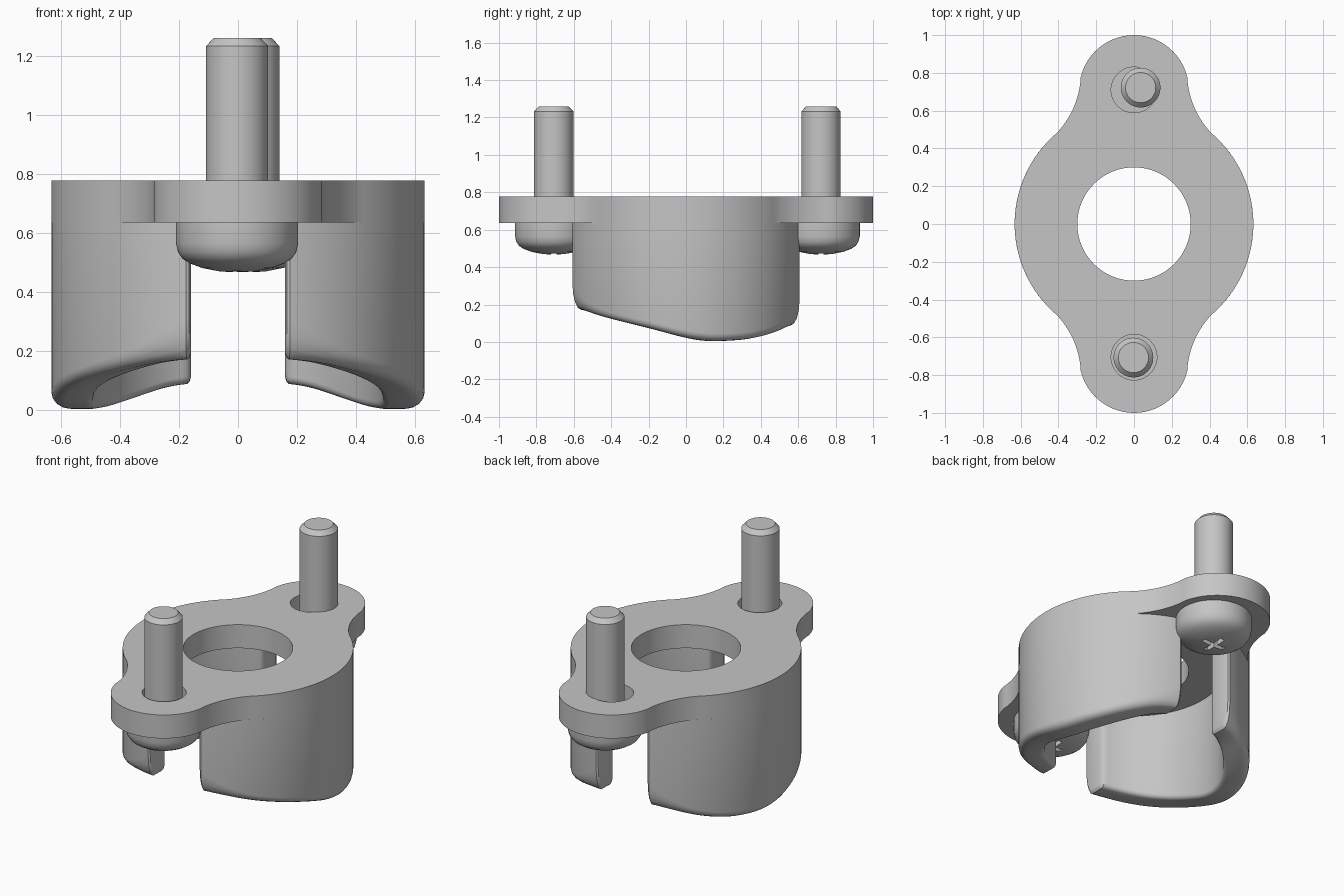
import bpy, bmesh
from math import sin, cos, acos, pi, radians, tau
from mathutils import Matrix, Vector

if "Cube" in bpy.data.objects:
    bpy.data.objects.remove(bpy.data.objects["Cube"])

# One shared metal colour
GREY = (0.56, 0.56, 0.56, 1)
metal = bpy.data.materials.new("plain grey metal")
metal.use_nodes = True
metal.diffuse_color = GREY
metal.node_tree.nodes["Principled BSDF"].inputs["Base Color"].default_value = GREY

RADIUS, INNER, GAP = 0.632, 0.49, 0.16
UNDER, TOP = 0.635, 0.777


def finish(obj, angle=35):
    obj.data.materials.clear()
    obj.data.materials.append(metal)
    bpy.ops.object.select_all(action='DESELECT')
    obj.select_set(True)
    bpy.context.view_layer.objects.active = obj
    bpy.ops.object.shade_smooth_by_angle(angle=radians(angle))


def mesh_object(name, bm):
    bmesh.ops.recalc_face_normals(bm, faces=bm.faces)
    mesh = bpy.data.meshes.new(name)
    bm.to_mesh(mesh)
    bm.free()
    obj = bpy.data.objects.new(name, mesh)
    bpy.context.collection.objects.link(obj)
    return obj


def arc(cx, cy, r, start, end, n):
    return [(cx + r * cos(radians(start + (end - start) * i / n)),
             cy + r * sin(radians(start + (end - start) * i / n))) for i in range(n + 1)]


# Flange: round body blended into two ears, with three holes
quarter = arc(0, 0, RADIUS, 0, 47, 16) + arc(0.748, 0.803, 0.467, 227, 187.1, 12)[1:]
quarter += arc(0, 0.71, 0.29, 7.1, 90, 16)[1:]
half = quarter + [(-x, y) for x, y in quarter[-2::-1]]
outline = half + [(x, -y) for x, y in half[-2:0:-1]]
holes = [arc(0, y, r, 0, 360, 64)[:-1] for y, r in ((0, 0.3), (0.71, 0.121), (-0.705, 0.121))]

curve = bpy.data.curves.new("flange", 'CURVE')
curve.dimensions = '2D'
curve.fill_mode = 'BOTH'
curve.extrude = (TOP - UNDER) / 2
for loop in [outline] + holes:
    spline = curve.splines.new('POLY')
    spline.points.add(len(loop) - 1)
    for point, (x, y) in zip(spline.points, loop):
        point.co = (x, y, 0, 1)
    spline.use_cyclic_u = True
flange = bpy.data.objects.new("flange", curve)
bpy.context.collection.objects.link(flange)
flange.location.z = (TOP + UNDER) / 2
bpy.ops.object.select_all(action='DESELECT')
flange.select_set(True)
bpy.context.view_layer.objects.active = flange
bpy.ops.object.convert(target='MESH')
flange = bpy.context.view_layer.objects.active
bm = bmesh.new()
bm.from_mesh(flange.data)
bmesh.ops.remove_doubles(bm, verts=bm.verts, dist=0.0001)
bmesh.ops.recalc_face_normals(bm, faces=bm.faces)
bm.to_mesh(flange.data)
bm.free()
finish(flange)

# Sweeping lower edge of the walls: height against depth
LOWER = [(-0.62, 0.18), (-0.5, 0.14), (-0.4, 0.115), (-0.2, 0.07), (0, 0.02),
         (0.15, 0.002), (0.35, 0.012), (0.5, 0.045), (0.62, 0.1)]


def lower_edge(y):
    for (y0, z0), (y1, z1) in zip(LOWER, LOWER[1:]):
        if y <= y1:
            return z0 + (z1 - z0) * (y - y0) / (y1 - y0)
    return LOWER[-1][1]


def smooth_edge(y):
    steps = [lower_edge(max(-0.62, min(0.62, y + k * 0.02))) for k in range(-3, 4)]
    return sum(steps) / len(steps)


def wall_ring(t, inset):
    """Rounded wall section; t runs from the front end to the back end."""
    base = smooth_edge(RADIUS * sin(t * acos(GAP / RADIUS))) + inset
    tall = 0.04 + 0.11 * t ** 6
    corner = [i * pi / 8 for i in range(5)]
    section = [(RADIUS - inset, UNDER)]
    section += [(RADIUS - inset - 0.045 * (1 - cos(a)), base + tall * (1 - sin(a))) for a in corner]
    section += [(INNER + inset + 0.025 * (1 - cos(a)), base + 0.025 * (1 - sin(a)))
                for a in reversed(corner)]
    section += [(INNER + inset, UNDER)]
    ring = []
    for r, z in section:
        a = t * acos(GAP / r)
        ring.append((r * cos(a), r * sin(a), z))
    return ring


# Two curved walls, mirrored across the gap
for side, name in ((1, "left_wall"), (-1, "right_wall")):
    bm = bmesh.new()
    n = 56
    ends = [(-1, 0.02), (-0.993, 0.007), (-0.98, 0)]
    stations = ends + [(-0.98 + 1.96 * i / n, 0) for i in range(1, n)]
    stations += [(-t, d) for t, d in reversed(ends)]
    rings = [[bm.verts.new((side * x, y, z)) for x, y, z in wall_ring(t, d)] for t, d in stations]
    for a, b in zip(rings, rings[1:]):
        for i in range(len(a)):
            j = (i + 1) % len(a)
            bm.faces.new((a[i], a[j], b[j], b[i]))
    bm.faces.new(rings[0])
    bm.faces.new(rings[-1])
    finish(mesh_object(name, bm))

# Pan head screws pointing upward, with a cross recess underneath
PROFILE = [(0, 1.26), (0.08, 1.26), (0.105, 1.233), (0.105, UNDER), (0.207, UNDER),
           (0.207, 0.565), (0.2, 0.535), (0.185, 0.513), (0.16, 0.497),
           (0.12, 0.482), (0.06, 0.47), (0, 0.466)]


def screw(name, x, y):
    bm = bmesh.new()
    verts = [bm.verts.new((r, 0, z)) for r, z in PROFILE]
    edges = [bm.edges.new(pair) for pair in zip(verts, verts[1:])]
    bmesh.ops.spin(bm, geom=verts + edges, cent=(0, 0, 0), axis=(0, 0, 1),
                   angle=tau, steps=64, use_duplicate=False)
    bmesh.ops.remove_doubles(bm, verts=bm.verts, dist=0.0001)
    obj = mesh_object(name, bm)
    obj.location = (x, y, 0)

    for k, size in enumerate(((0.2, 0.036), (0.036, 0.2))):
        cut = bmesh.new()
        bmesh.ops.create_cube(cut, size=1, matrix=Matrix.Translation((0, 0, 0.47))
                              @ Matrix.Diagonal((*size, 0.1, 1)))
        for v in cut.verts:
            if v.co.z > 0.47:
                v.co = Vector((v.co.x * 0.5, v.co.y * 0.5, v.co.z))
        cutter = mesh_object(f"{name}_recess_cutter_{k}", cut)
        cutter.location = obj.location
        cutter.hide_render = True
        bpy.context.view_layer.update()
        mod = obj.modifiers.new("recess", 'BOOLEAN')
        mod.operation = 'DIFFERENCE'
        mod.solver = 'EXACT'
        mod.object = cutter
        bpy.ops.object.select_all(action='DESELECT')
        obj.select_set(True)
        bpy.context.view_layer.objects.active = obj
        bpy.ops.object.modifier_apply(modifier=mod.name)
        bpy.data.objects.remove(cutter)
    finish(obj, 30)


screw("front_screw", -0.003, -0.707)
screw("back_screw", 0.035, 0.722)
